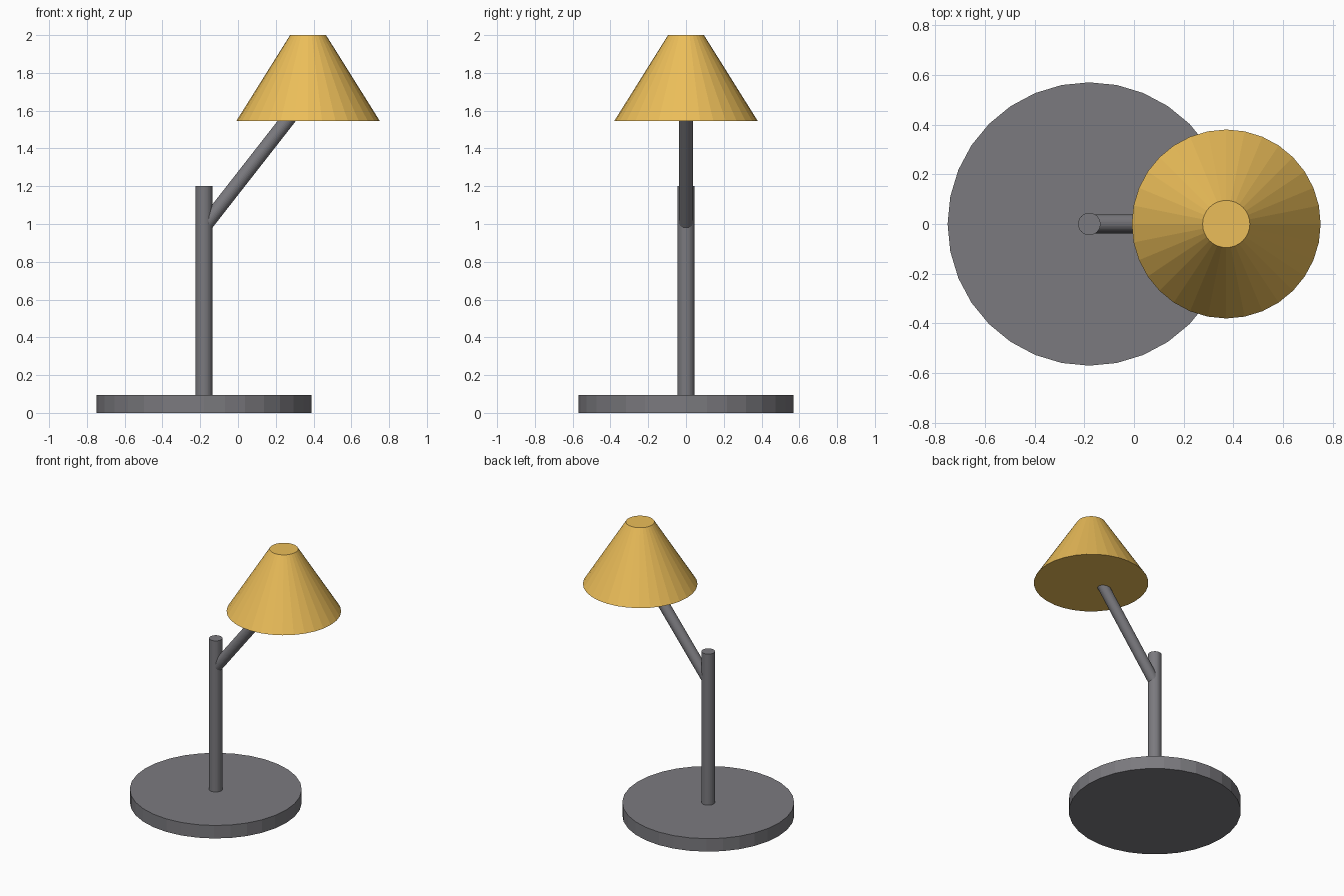
import bpy
from mathutils import Vector

if "Cube" in bpy.data.objects:
    bpy.data.objects.remove(bpy.data.objects["Cube"])

POLE_X, SHADE_X = -0.18, 0.371


def material(name, color):
    mat = bpy.data.materials.new(name)
    mat.diffuse_color = color
    mat.use_nodes = True
    mat.node_tree.nodes["Principled BSDF"].inputs["Base Color"].default_value = mat.diffuse_color
    return mat


def frustum(name, start, end, r1, r2, mat, sides=32):
    """Flat-faced capped cylinder or cone between two points."""
    a, b = Vector(start), Vector(end)
    axis = b - a
    bpy.ops.mesh.primitive_cone_add(vertices=sides, radius1=r1, radius2=r2,
                                    depth=axis.length, location=(a + b) / 2)
    ob = bpy.context.object
    ob.name = name
    ob.rotation_euler = (0, Vector((axis.z, axis.x)).angle_signed(Vector((1, 0))), 0)
    ob.data.materials.append(mat)
    return ob


yellow = material("shade_yellow", (0.83, 0.51, 0.10, 1))
grey = material("dark_grey", (0.198, 0.195, 0.212, 1))

# Round foot and upright
frustum("base", (POLE_X, 0, 0), (POLE_X, 0, 0.095), 0.57, 0.57, grey)
frustum("pole", (POLE_X, 0, 0.08), (POLE_X, 0, 1.20), 0.045, 0.045, grey)

# Slanted arm running from inside the pole up into the shade
frustum("arm", (POLE_X, 0, 0.985), (SHADE_X, 0, 1.69), 0.038, 0.038, grey)

# Closed conical lampshade
frustum("shade", (SHADE_X, 0, 1.545), (SHADE_X, 0, 2.0), 0.38, 0.095, yellow)
